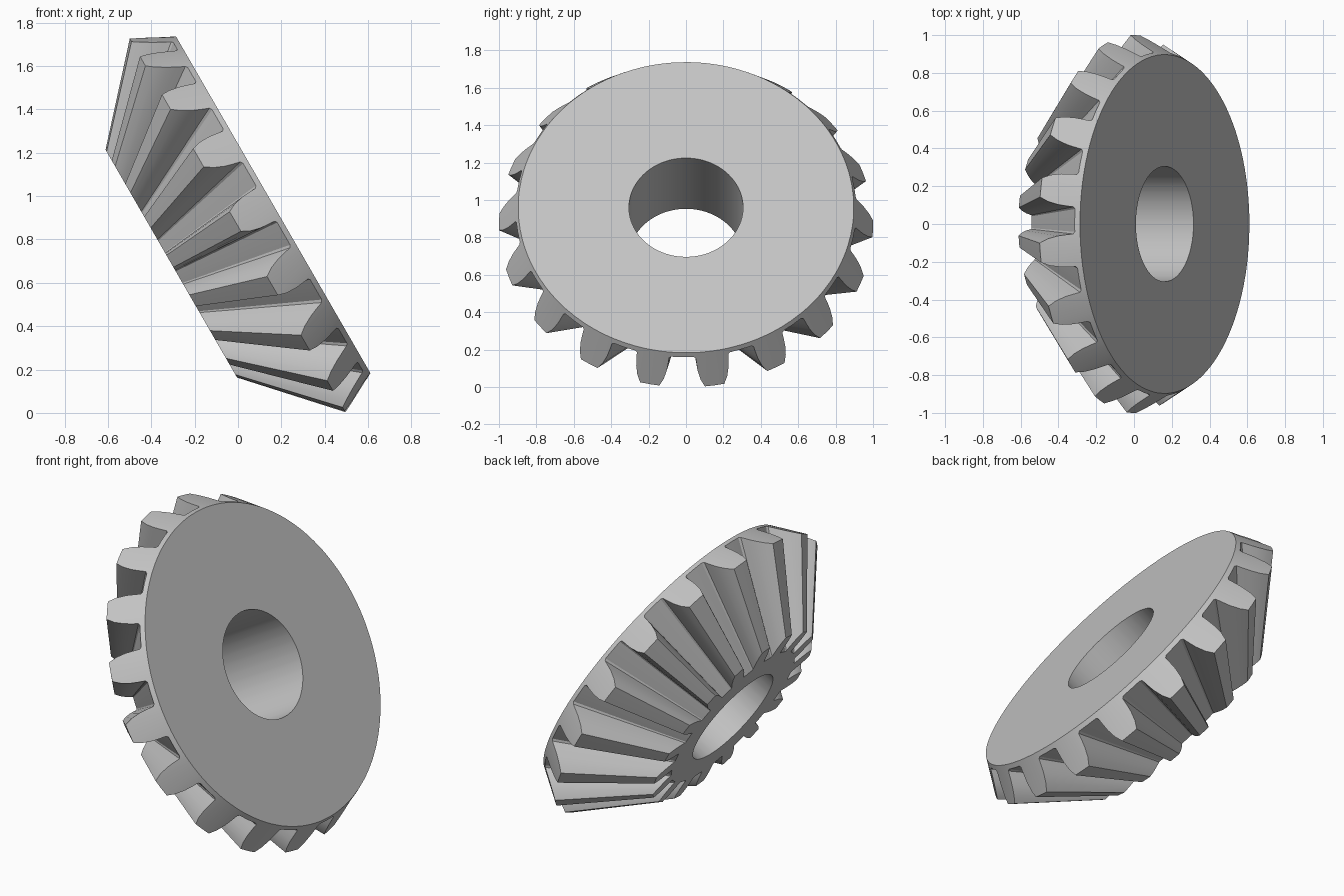
import bpy, bmesh, math
from mathutils import Matrix

cube = bpy.data.objects.get("Cube")
if cube:
    bpy.data.objects.remove(cube)

TEETH = 18
DEPTH = 0.543          # thickness along the axis
APEX = 1.095           # distance from back face to the cone apex
RIM, TIP, TIP_DROP = 0.897, 1.0, 0.19
BORE = 0.305
PHASE = math.radians(-1.2)

# half tooth outline: (half angle in degrees, height up the back cone 0..1)
FLANK = [(6.2, 0.13), (5.5, 0.17), (5.3, 0.35), (5.0, 0.55), (4.2, 0.8), (3.0, 1.0)]
TOOTH = ([(-10, 0.13)] + [(-a, t) for a, t in FLANK]
         + [(0, 1.0)] + [(a, t) for a, t in reversed(FLANK)])

steel = bpy.data.materials.new("grey steel")
steel.use_nodes = True
grey = (0.55, 0.55, 0.55, 1)
steel.diffuse_color = grey
steel.node_tree.nodes["Principled BSDF"].inputs["Base Color"].default_value = grey


def section(angle, height):
    """Closed loop of radius/depth points for one direction around the axis."""
    r = RIM + (TIP - RIM) * height
    z = -TIP_DROP * height
    front_r = r * (APEX - DEPTH) / (APEX + z)      # teeth taper to the apex
    loop = [(BORE, 0), (RIM, 0), (r, z), (front_r, -DEPTH), (BORE, -DEPTH)]
    return [(q * math.cos(angle), q * math.sin(angle), d) for q, d in loop]


# bevel gear: sections swept round the axis and joined with quads
bm = bmesh.new()
sections = []
for k in range(TEETH):
    centre = 2 * math.pi * (k + 0.5) / TEETH + PHASE
    for a, t in TOOTH:
        sections.append([bm.verts.new(p) for p in section(centre + math.radians(a), t)])
for i, here in enumerate(sections):
    after = sections[(i + 1) % len(sections)]
    for j in range(len(here)):
        n = (j + 1) % len(here)
        bm.faces.new((here[j], here[n], after[n], after[j]))
bmesh.ops.recalc_face_normals(bm, faces=bm.faces)

# lean the axis towards +x
bm.transform(Matrix.Translation((0.1625, 0, 0.96)) @ Matrix.Rotation(math.radians(60), 4, 'Y'))
mesh = bpy.data.meshes.new("bevel_gear")
bm.to_mesh(mesh)
bm.free()
mesh.materials.append(steel)
gear = bpy.data.objects.new("bevel_gear", mesh)
bpy.context.collection.objects.link(gear)

bpy.ops.object.select_all(action='DESELECT')
gear.select_set(True)
bpy.context.view_layer.objects.active = gear
bpy.ops.object.shade_smooth_by_angle(angle=math.radians(30))
